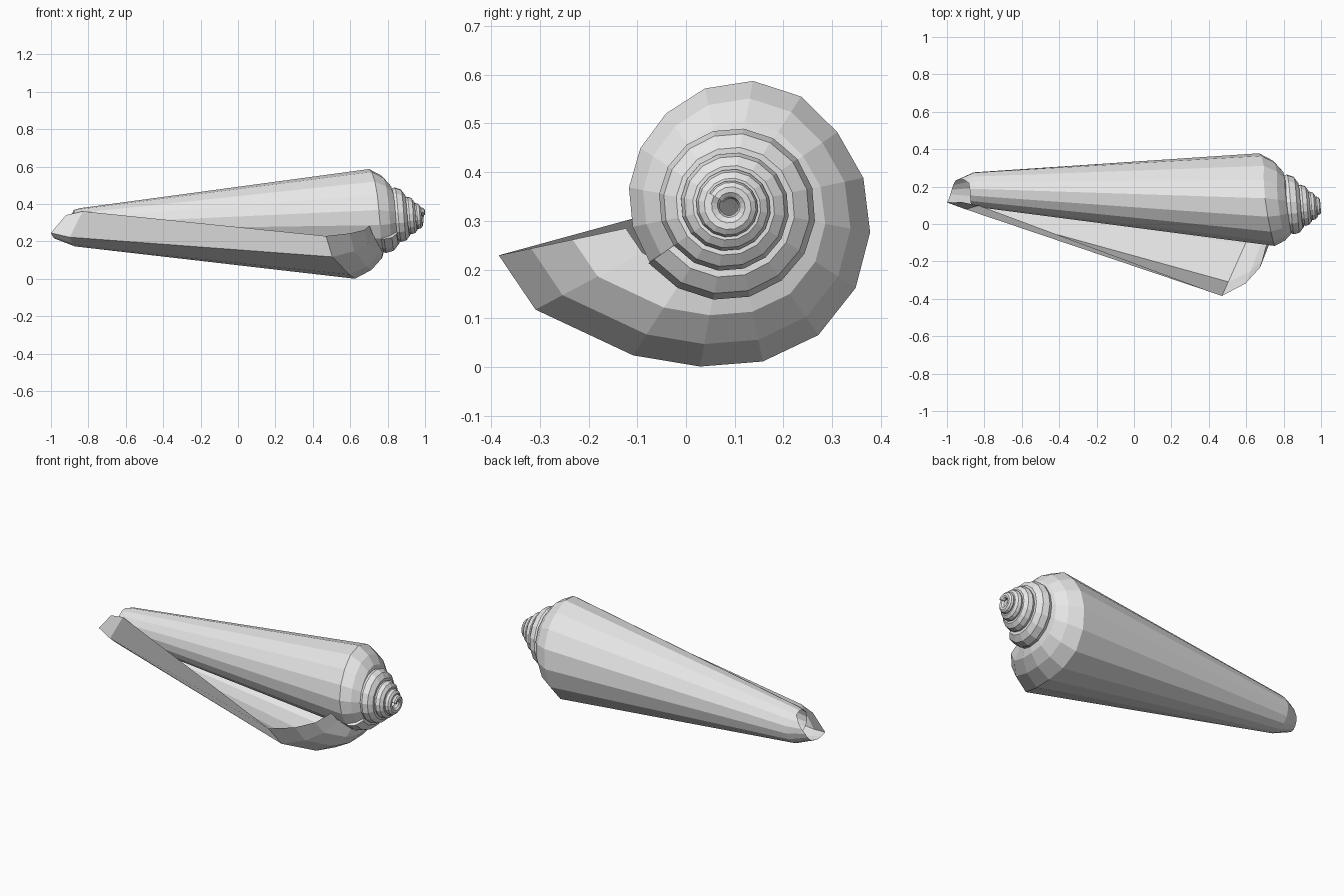
import bpy, bmesh, math

cube = bpy.data.objects.get("Cube")
if cube:
    bpy.data.objects.remove(cube, do_unlink=True)

mat = bpy.data.materials.new("pale grey shell")
mat.use_nodes = True
color = (0.8, 0.8, 0.8, 1)
mat.diffuse_color = color
mat.node_tree.nodes["Principled BSDF"].inputs["Base Color"].default_value = color

STEP = 22.5             # sixteen facets per turn
AXIS = (0.09, 0.33)     # y, z of the coil axis at the spire
TAIL = (0.17, 0.28)     # y, z of the narrow end


def lerp_table(table, a):
    """Read a value from (angle, value) pairs given with falling angles."""
    for (a0, v0), (a1, v1) in zip(table, table[1:]):
        if a >= a1:
            t = min(1, max(0, (a0 - a) / (a0 - a1)))
            return v0 + (v1 - v0) * t
    return table[-1][1]


def polar(centre, x, r, angle):
    a = math.radians(angle)
    return (x, centre[0] + r * math.cos(a), centre[1] + r * math.sin(a))


def sweep(name, columns, closed=False):
    """Skin a row of cross-sections into one flat-shaded surface."""
    bm = bmesh.new()
    rows = [[bm.verts.new(p) for p in col] for col in columns]
    n = len(rows[0])
    for a, b in zip(rows, rows[1:]):
        for j in range(n if closed else n - 1):
            k = (j + 1) % n
            bm.faces.new((a[j], a[k], b[k], b[j]))
    if closed:
        bm.faces.new(rows[0][::-1])
        bm.faces.new(rows[-1])
        bmesh.ops.recalc_face_normals(bm, faces=bm.faces)
    mesh = bpy.data.meshes.new(name)
    bm.to_mesh(mesh)
    bm.free()
    mesh.materials.append(mat)
    ob = bpy.data.objects.new(name, mesh)
    bpy.context.collection.objects.link(ob)
    return ob


# Body whorl: one long sheet that coils round the axis and flares into the lip
RADIUS = [(285, .19), (185, .205), (136, .223), (88, .257), (64, .27), (40, .265),
          (-6, .29), (-51, .32), (-97, .33), (-123, .365), (-152, .452), (-168, .485)]
TAIL_ANGLE = [(285, 285), (-123, -123), (-152, -148), (-168, -229)]
TAIL_X = [(285, -.84), (40, -.85), (-97, -.87), (-152, -.9), (-168, -.83)]
TIP_X = [(285, -.86), (60, -.88), (-6, -.95), (-152, -1), (-168, -.92)]
TIP_SCALE = [(285, .9), (60, .9), (-6, .6), (-152, .6), (-168, .75)]
# Shoulder profile: share of the radius, and rise along the axis
SHOULDER = [(1, 0), (.86, .26), (.68, .42), (.45, .48)]


def body_column(angle):
    r = lerp_table(RADIUS, angle)
    tail_r = min(.38 * r, .108)
    tail_a = lerp_table(TAIL_ANGLE, angle)
    col = [polar(TAIL, lerp_table(TIP_X, angle), tail_r * lerp_table(TIP_SCALE, angle), tail_a),
           polar(TAIL, lerp_table(TAIL_X, angle), tail_r, tail_a)]
    top = .97 - 1.03 * r
    return col + [polar(AXIS, top + rise * r, r * share, angle) for share, rise in SHOULDER]


angles = [-123 + STEP * i for i in range(18, -1, -1)] + [-152, -168]
sweep("body_whorl", [body_column(a) for a in angles])


# Spire: a tapering tube that winds up to the apex
def spire_column(angle):
    r = .16 * math.exp(-(angle - 450) * .00103)
    x = 1.05 - 1.32 * r
    ring = []
    for i in range(10):
        t = math.tau * i / 10
        ring.append(polar(AXIS, x + .35 * r * math.sin(t),
                          r * (.65 + .35 * math.cos(t)), angle))
    return ring


sweep("spire", [spire_column(215 + STEP * i) for i in range(62)], closed=True)
